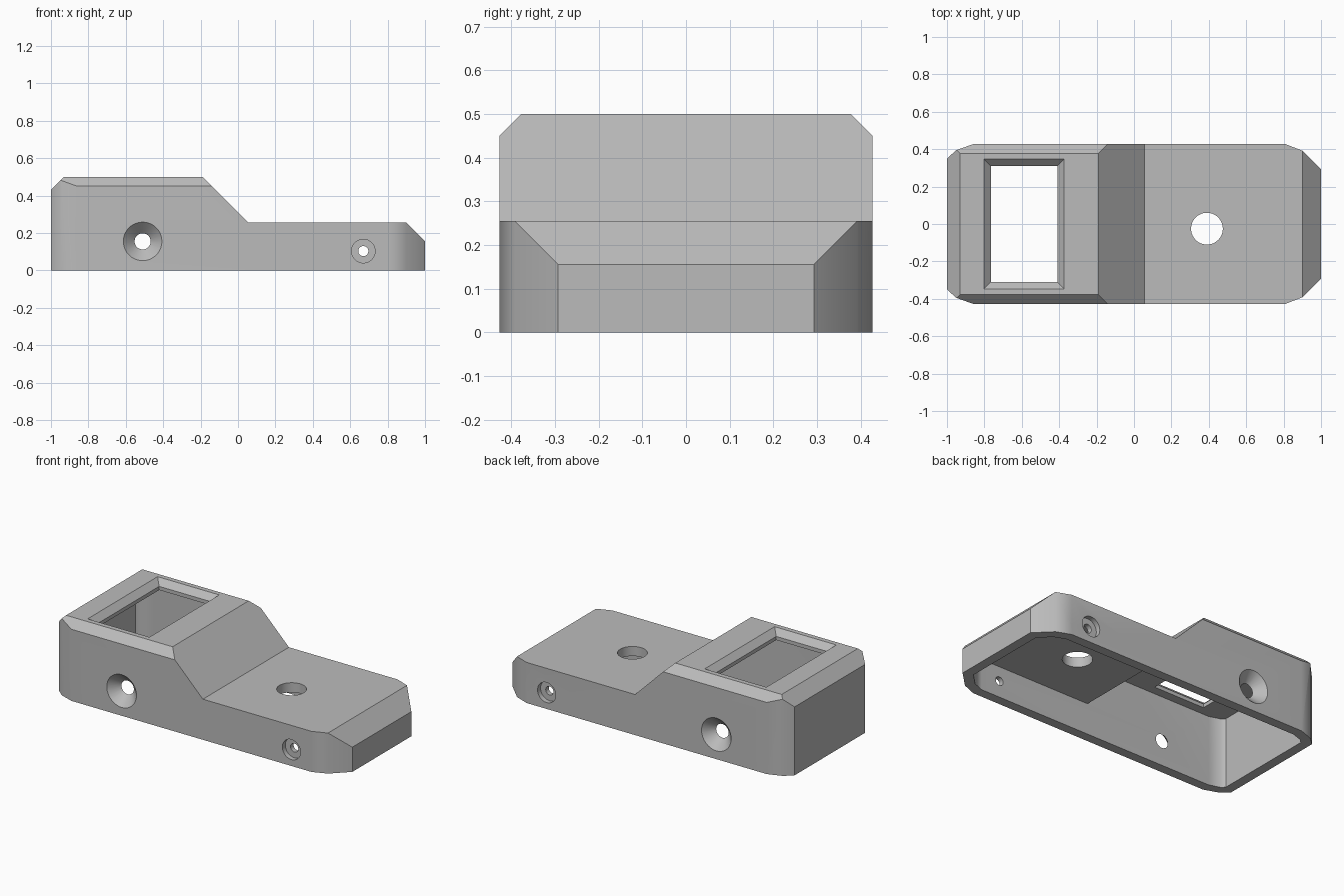
import bpy
import bmesh
import math
from mathutils import Vector, Matrix

cube = bpy.data.objects.get("Cube")
if cube:
    bpy.data.objects.remove(cube, do_unlink=True)

grey = bpy.data.materials.new("light grey")
grey.use_nodes = True
GREY = (0.5, 0.5, 0.5, 1)
grey.diffuse_color = GREY
grey.node_tree.nodes["Principled BSDF"].inputs["Base Color"].default_value = GREY


def finish(name, bm):
    bmesh.ops.recalc_face_normals(bm, faces=bm.faces)
    mesh = bpy.data.meshes.new(name)
    bm.to_mesh(mesh)
    bm.free()
    obj = bpy.data.objects.new(name, mesh)
    bpy.context.collection.objects.link(obj)
    mesh.materials.append(grey)
    return obj


def prism(name, points, place, low, high):
    """Extrude a 2D outline; place(a, b, t) turns it into a 3D point."""
    bm = bmesh.new()
    face = bm.faces.new([bm.verts.new(place(a, b, low)) for a, b in points])
    out = bmesh.ops.extrude_face_region(bm, geom=[face])
    shift = Vector(place(0, 0, high)) - Vector(place(0, 0, low))
    verts = [v for v in out["geom"] if isinstance(v, bmesh.types.BMVert)]
    bmesh.ops.translate(bm, verts=verts, vec=shift)
    return finish(name, bm)


def cone(name, centre, r1, r2, depth, turn=0):
    """Cone or cylinder along z, turned about x."""
    bm = bmesh.new()
    matrix = Matrix.Translation(centre) @ Matrix.Rotation(turn, 4, "X")
    bmesh.ops.create_cone(bm, cap_ends=True, segments=48, radius1=r1,
                          radius2=r2, depth=depth, matrix=matrix)
    return finish(name, bm)


def combine(target, tool, operation):
    mod = target.modifiers.new(operation.lower(), "BOOLEAN")
    mod.operation = operation
    mod.solver = "EXACT"
    mod.object = tool
    bpy.context.view_layer.objects.active = target
    bpy.ops.object.modifier_apply(modifier=mod.name)
    bpy.data.objects.remove(tool, do_unlink=True)


def mirrored(half):
    return half + [(a, -b) for a, b in reversed(half)]


def from_top(a, b, t):
    return (a, b, t)


def from_side(a, b, t):
    return (a, t, b)


def from_end(a, b, t):
    return (t, a, b)


# Outer body: plan, side profile and bevelled end profile intersected
plan = mirrored([(-1, .35), (-.95, .395), (-.86, .427), (.81, .427), (.9, .392), (1, .293)])
side = [(-1, 0), (-1, .43), (-.93, .5), (-.19, .5), (.055, .255), (.9, .255), (1, .155), (1, 0)]
end = [(-.427, -.1), (-.427, .45), (-.378, .5), (-.378, .6),
       (.378, .6), (.378, .5), (.427, .45), (.427, -.1)]
end = [p for p in end if p[1] != .6]
body = prism("housing_shell", plan, from_top, 0, .5)
side_low = [(x * 1.0, z if z else -.1) for x, z in side]
combine(body, prism("side_cutter", side_low, from_side, -1, 1), "INTERSECT")
combine(body, prism("end_cutter", end, from_end, -2, 2), "INTERSECT")

# Hollow underside following the stepped shape
inner_plan = mirrored([(-.94, .325), (-.92, .345), (-.85, .367), (.8, .367), (.87, .34), (.94, .27)])
inner_side = [(-2, -.2), (-2, .44), (-.215, .44), (.03, .195), (2, .195), (2, -.2)]
cavity = prism("cavity", inner_plan, from_top, -.1, .6)
combine(cavity, prism("cavity_profile", inner_side, from_side, -1, 1), "INTERSECT")
combine(body, cavity, "DIFFERENCE")


# Rectangular window with a bevelled rim
def rectangle(x0, x1, y):
    return [(x0, -y), (x1, -y), (x1, y), (x0, y)]


combine(body, prism("window", rectangle(-.765, -.41, .31), from_top, .3, .6), "DIFFERENCE")
rim = bmesh.new()
loops = [[rim.verts.new((x, y, z)) for x, y in rectangle(-.765 - g, -.41 + g, .31 + g)]
         for g, z in ((0, .463), (.037, .5), (.037, .55))]
rim.faces.new(loops[0])
rim.faces.new(loops[-1])
for lower, upper in zip(loops, loops[1:]):
    for i in range(4):
        j = (i + 1) % 4
        rim.faces.new((lower[i], lower[j], upper[j], upper[i]))
combine(body, finish("window_rim", rim), "DIFFERENCE")

# Round hole in the low deck
combine(body, cone("deck_hole", (.39, -.025, .25), .085, .085, .3), "DIFFERENCE")

# Screw holes through both walls, countersunk at one end, counterbored at the other
quarter = math.pi / 2
combine(body, cone("large_screw_hole", (-.51, 0, .155), .043, .043, 2, quarter), "DIFFERENCE")
combine(body, cone("small_screw_hole", (.67, 0, .103), .027, .027, 2, quarter), "DIFFERENCE")
for s in (-1, 1):
    sink = cone("countersink", (-.51, s * .407, .155), .043, .123, .08, -s * quarter)
    combine(body, sink, "DIFFERENCE")
    bore = cone("counterbore", (.67, s * .447, .103), .063, .063, .1, quarter)
    combine(body, bore, "DIFFERENCE")

# Smooth the round holes and corner facets, keep the other edges crisp
bpy.ops.object.select_all(action="DESELECT")
body.select_set(True)
bpy.context.view_layer.objects.active = body
bpy.ops.object.shade_smooth_by_angle(angle=math.radians(30))
weighted = body.modifiers.new("weighted_normals", "WEIGHTED_NORMAL")
weighted.keep_sharp = True
